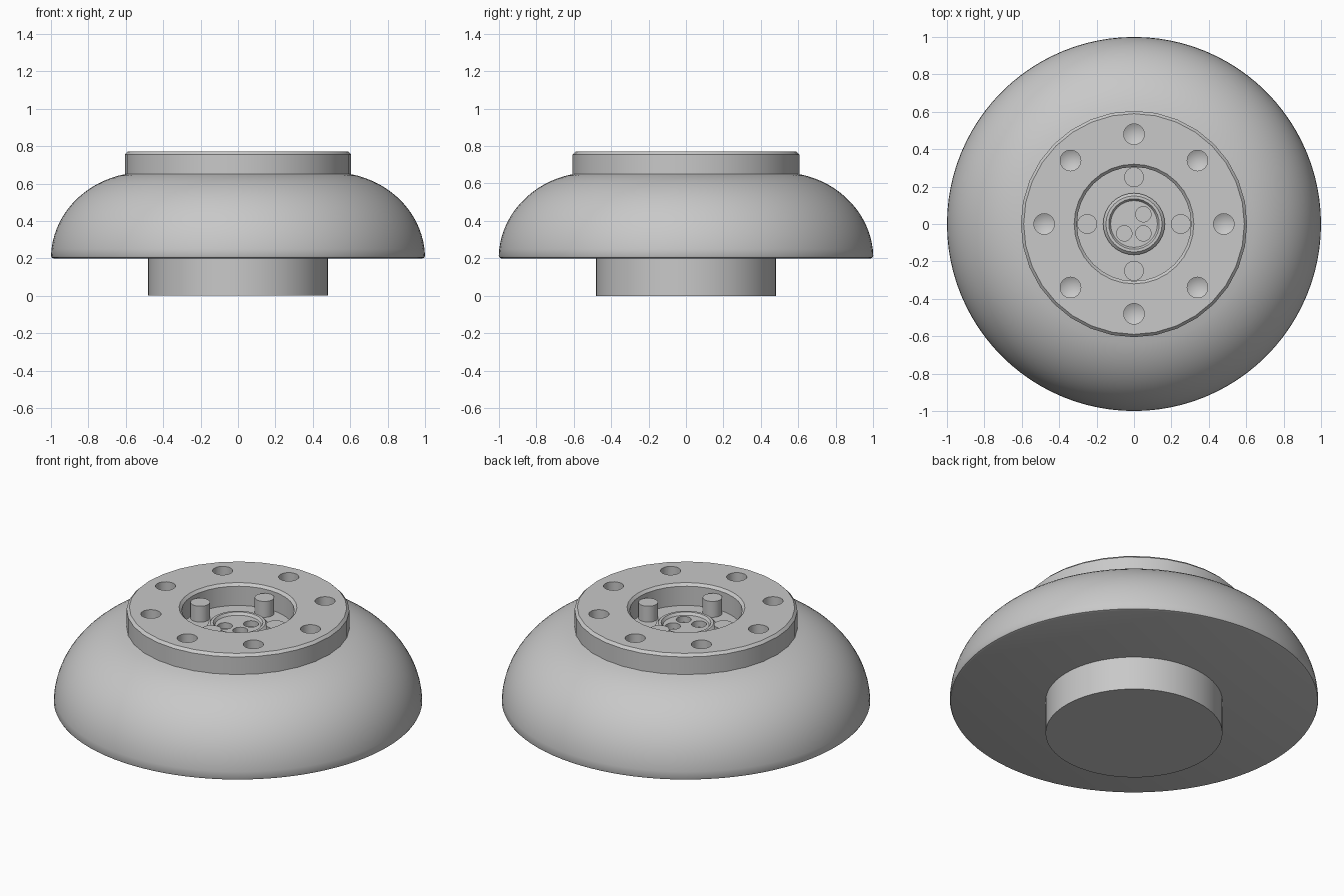
import bpy
import bmesh
from math import radians, sin, cos, pi

old = bpy.data.objects.get("Cube")
if old:
    bpy.data.objects.remove(old, do_unlink=True)

grey = bpy.data.materials.new("plain_grey")
grey.use_nodes = True
GREY = (0.58, 0.58, 0.58, 1)
grey.diffuse_color = GREY
grey.node_tree.nodes["Principled BSDF"].inputs["Base Color"].default_value = GREY


def lathe(name, profile, segments, location=(0, 0, 0)):
    """Solid of revolution; the profile of (radius, z) starts and ends on the axis."""
    bm = bmesh.new()
    verts = [bm.verts.new((r, 0, z)) for r, z in profile]
    edges = [bm.edges.new(pair) for pair in zip(verts, verts[1:])]
    bmesh.ops.spin(bm, geom=verts + edges, cent=(0, 0, 0), axis=(0, 0, 1),
                   angle=2 * pi, steps=segments, use_duplicate=False)
    bmesh.ops.remove_doubles(bm, verts=bm.verts, dist=0.0001)
    bmesh.ops.recalc_face_normals(bm, faces=bm.faces)
    mesh = bpy.data.meshes.new(name)
    bm.to_mesh(mesh)
    bm.free()
    mesh.materials.append(grey)
    obj = bpy.data.objects.new(name, mesh)
    obj.location = location
    bpy.context.collection.objects.link(obj)
    return obj


def smooth(obj):
    bpy.ops.object.select_all(action="DESELECT")
    obj.select_set(True)
    bpy.context.view_layer.objects.active = obj
    bpy.ops.object.shade_smooth_by_angle(angle=radians(30))


def cut(target, cutter):
    mod = target.modifiers.new("hole", "BOOLEAN")
    mod.operation = "DIFFERENCE"
    mod.solver = "EXACT"
    mod.object = cutter
    bpy.context.view_layer.objects.active = target
    bpy.ops.object.modifier_apply(modifier=mod.name)
    bpy.data.objects.remove(cutter, do_unlink=True)


# Round mounting base
base = lathe("base_plug", [(0, 0), (0.48, 0), (0.48, 0.22), (0, 0.22)], 64)
smooth(base)

# Domed shell with a rounded lower edge and an elliptical shoulder
dome_profile = [(0, 0.2), (0.985, 0.2), (0.996, 0.204)]
for i in range(17):
    a = radians(1.5 + i * 77 / 16)
    dome_profile.append((0.5 + 0.5 * cos(a), 0.2 + 0.46 * sin(a)))
dome_profile += [(0.59, 0.5), (0, 0.5)]
dome = lathe("dome_shell", dome_profile, 96)
smooth(dome)

# Flange with chamfered rims, central pocket and raised socket ring
flange = lathe("flange", [
    (0, 0.51), (0.605, 0.51), (0.605, 0.755), (0.59, 0.77),
    (0.32, 0.77), (0.305, 0.755), (0.305, 0.64),
    (0.165, 0.64), (0.165, 0.665), (0.15, 0.68),
    (0.135, 0.68), (0.125, 0.665), (0, 0.665)], 32)

# Ring of drilled bolt holes with conical bottoms
for i in range(8):
    a = i * pi / 4
    drill = lathe("drill", [(0, 0.8), (0.055, 0.8), (0.055, 0.70), (0, 0.67)], 24,
                  (0.48 * cos(a), 0.48 * sin(a), 0))
    cut(flange, drill)

# Three contact holes in the socket
for x, y in [(0.05, 0.052), (-0.052, -0.05), (0.05, -0.05)]:
    drill = lathe("drill", [(0, 0.7), (0.041, 0.7), (0.041, 0.63), (0, 0.63)], 24, (x, y, 0))
    cut(flange, drill)
smooth(flange)

# Four locating pins standing in the pocket
for i, side in enumerate(("left", "back", "right", "front")):
    a = i * pi / 2
    pin = lathe("pin_" + side, [(0, 0.63), (0.053, 0.63), (0.053, 0.735), (0, 0.735)], 24,
                (0.25 * cos(a), 0.25 * sin(a), 0))
    smooth(pin)
